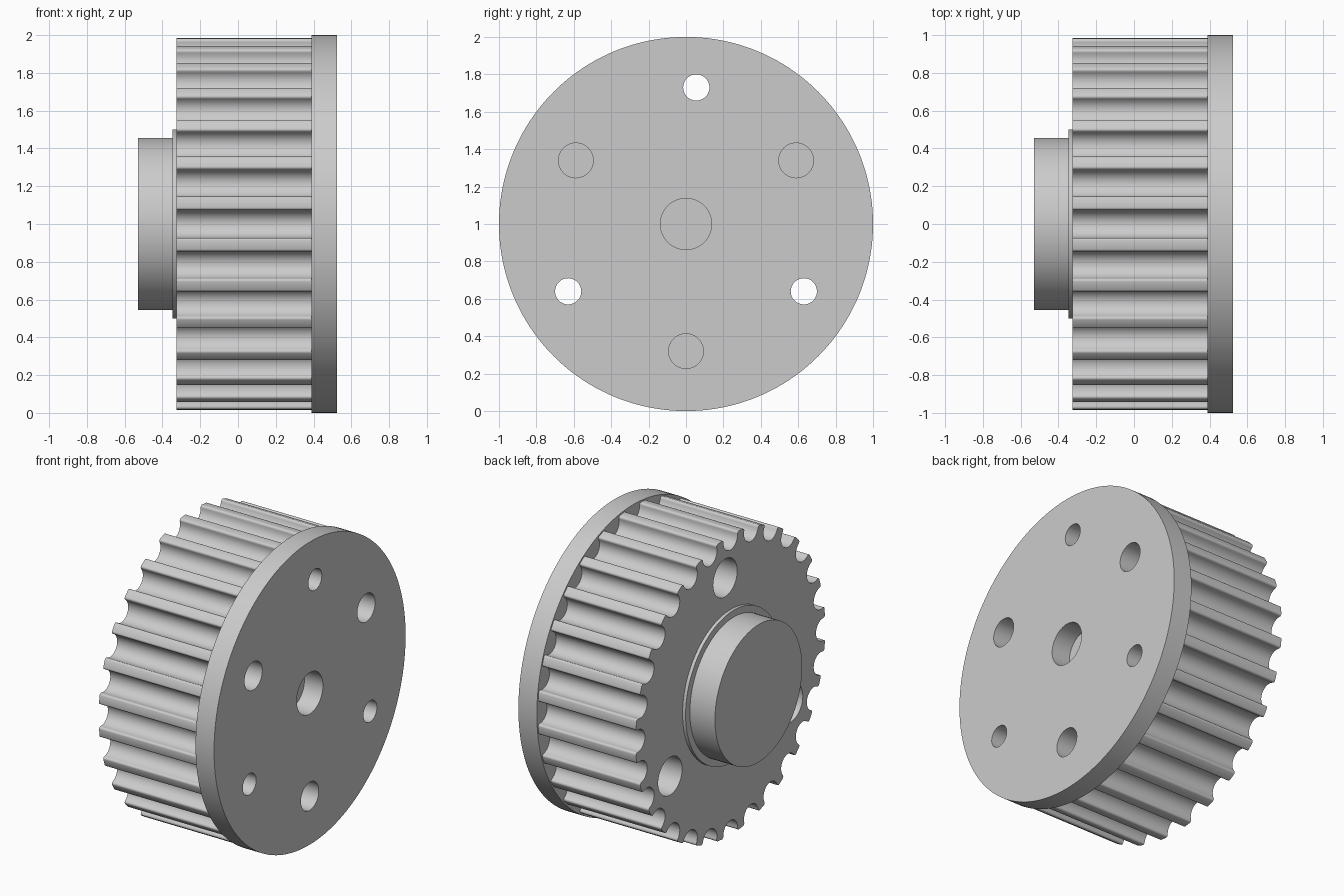
import bpy, bmesh
from math import cos, sin, pi, radians
from mathutils import Matrix

cube = bpy.data.objects.get("Cube")
if cube:
    bpy.data.objects.remove(cube, do_unlink=True)

grey = bpy.data.materials.new("plain grey")
grey.use_nodes = True
tone = (0.6, 0.6, 0.6, 1)
grey.diffuse_color = tone
grey.node_tree.nodes["Principled BSDF"].inputs["Base Color"].default_value = tone

# Local x, y, z of a profile become world y, z, x
AXLE = Matrix(((0, 0, 1, 0), (1, 0, 0, 0), (0, 1, 0, 1), (0, 0, 0, 1)))


def arc(cx, cy, r, a0, a1, n):
    return [(cx + r * cos(a0 + (a1 - a0) * i / n), cy + r * sin(a0 + (a1 - a0) * i / n))
            for i in range(n + 1)]


def circle(r, cx=0, cy=0, n=48):
    return arc(cx, cy, r, 0, 2 * pi, n)[:-1]


def plate(name, outlines, x0, x1):
    """Extrude an outline with holes along the axle."""
    curve = bpy.data.curves.new(name, 'CURVE')
    curve.dimensions = '2D'
    curve.fill_mode = 'BOTH'
    curve.extrude = (x1 - x0) / 2
    for pts in outlines:
        spline = curve.splines.new('POLY')
        spline.points.add(len(pts) - 1)
        for point, (u, v) in zip(spline.points, pts):
            point.co = (u, v, 0, 1)
        spline.use_cyclic_u = True
    ob = bpy.data.objects.new(name, curve)
    bpy.context.collection.objects.link(ob)
    bpy.ops.object.select_all(action='DESELECT')
    ob.select_set(True)
    bpy.context.view_layer.objects.active = ob
    bpy.ops.object.convert(target='MESH')
    ob = bpy.context.object
    ob.name = name
    bm = bmesh.new()
    bm.from_mesh(ob.data)
    bmesh.ops.remove_doubles(bm, verts=bm.verts, dist=1e-5)
    bmesh.ops.transform(bm, verts=bm.verts,
                        matrix=Matrix.Translation(((x0 + x1) / 2, 0, 0)) @ AXLE)
    bmesh.ops.recalc_face_normals(bm, faces=bm.faces)
    bm.to_mesh(ob.data)
    bm.free()
    ob.data.materials.clear()
    ob.data.materials.append(grey)
    bpy.ops.object.shade_smooth_by_angle(angle=radians(30))
    return ob


# Toothed outline: round-bottomed grooves with rounded lips
TEETH, TIP, DEPTH, GROOVE, LIP = 28, 0.99, 0.097, 0.074, 0.014


def toothed_outline():
    mid = TIP - DEPTH + GROOVE
    lip_r = TIP - LIP - 0.004
    side = GROOVE + LIP
    one = arc(lip_r, -side, LIP, 0, pi / 2, 4)
    one += arc(mid, 0, GROOVE, 1.5 * pi, pi / 2, 14)
    one += arc(lip_r, side, LIP, -pi / 2, 0, 4)
    pts = []
    for k in range(TEETH):
        c, s = cos(2 * pi * k / TEETH), sin(2 * pi * k / TEETH)
        pts += [(u * c - v * s, u * s + v * c) for u, v in one]
    return pts


# Hole centres, measured from the axle
bolt_spots = [(0.055, 0.73), (0.63, -0.36), (-0.63, -0.36)]
dowel_spots = [(0.68 * cos(radians(a)), 0.68 * sin(radians(a))) for a in (30, 150, 270)]

# Toothed wheel with wide bolt passages
plate("toothed_wheel",
      [toothed_outline()] + [circle(0.125, *p) for p in bolt_spots], -0.325, 0.39)

# Flange with bore, dowel holes and bolt holes
plate("flange",
      [circle(1, n=160), circle(0.137)]
      + [circle(0.093, *p) for p in dowel_spots]
      + [circle(0.07, *p) for p in bolt_spots], 0.39, 0.525)

# Stepped hub
plate("hub_shoulder", [circle(0.5, n=96)], -0.347, -0.325)
plate("hub", [circle(0.455, n=96)], -0.53, -0.347)
